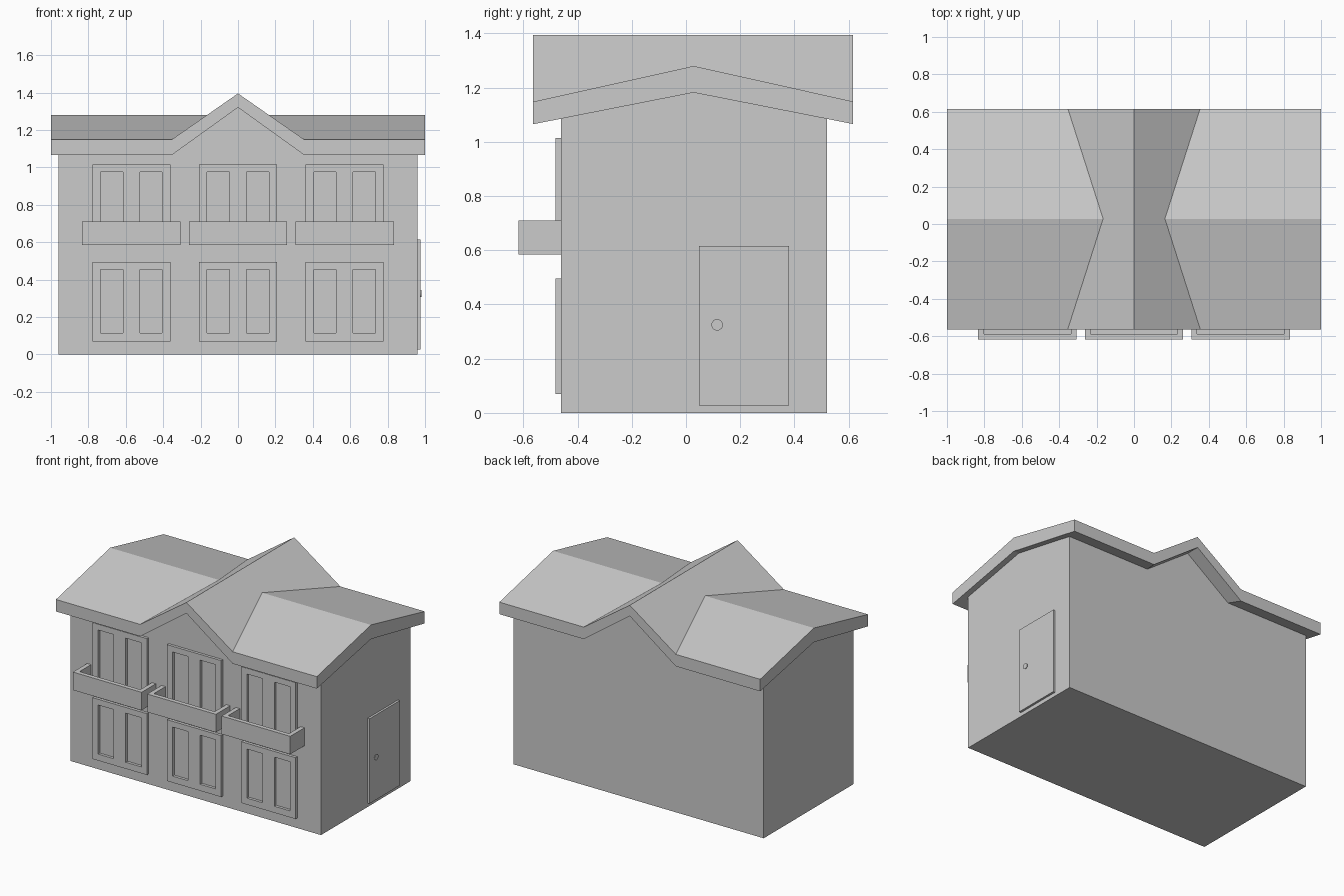
import bpy, bmesh
from math import pi
from mathutils import Matrix

if "Cube" in bpy.data.objects:
    bpy.data.objects.remove(bpy.data.objects["Cube"])

RIDGE_Y = 0.028
ROOF_Y = (-0.565, RIDGE_Y, 0.616)
BODY_Y = (-0.462, RIDGE_Y, 0.52)


def finish(name, bm):
    bmesh.ops.recalc_face_normals(bm, faces=bm.faces)
    mesh = bpy.data.meshes.new(name)
    bm.to_mesh(mesh)
    bm.free()
    ob = bpy.data.objects.new(name, mesh)
    bpy.context.collection.objects.link(ob)
    return ob


def box(bm, x0, x1, y0, y1, z0, z1):
    m = Matrix.Translation(((x0 + x1) / 2, (y0 + y1) / 2, (z0 + z1) / 2))
    bmesh.ops.create_cube(bm, size=1, matrix=m @ Matrix.Diagonal((x1 - x0, y1 - y0, z1 - z0, 1)))


def surface(bm, half_x, ys, eave, ridge, peak):
    """Sheet of a long gable crossed by a steeper middle gable; returns rows of verts."""
    rows = []
    for y in ys:
        z = ridge + (eave - ridge) * abs(y - RIDGE_Y) / (RIDGE_Y - ROOF_Y[0])
        v = 0.355 * (peak - z) / (peak - eave)      # valley position
        pts = [(-half_x, z), (-v, z), (0, peak), (v, z), (half_x, z)]
        rows.append([bm.verts.new((x, y, h)) for x, h in pts])
    return rows


def flat(bm, half_x, rows):
    """Matching flat sheet on the ground."""
    return [[bm.verts.new((v.co.x, v.co.y, 0)) for v in r] for r in rows]


def solid(name, bm, top, low):
    for g in (top, low):
        for a, b in zip(g, g[1:]):
            for i in range(4):
                bm.faces.new((a[i], a[i + 1], b[i + 1], b[i]))
    rim = lambda g: g[0] + [g[1][4]] + g[2][::-1] + [g[1][0]]
    t, l = rim(top), rim(low)
    for i in range(len(t)):
        j = (i + 1) % len(t)
        bm.faces.new((t[i], t[j], l[j], l[i]))
    return finish(name, bm)


# walls, reaching up to the underside of the roof
UNDER = (1.065, 1.182, 1.32)
bm = bmesh.new()
top = surface(bm, 0.96, BODY_Y, *UNDER)
solid("house_walls", bm, top, flat(bm, 0.96, top))

# roof slab with crossing gable
bm = bmesh.new()
top = surface(bm, 1.0, ROOF_Y, 1.148, 1.28, 1.395)
solid("roof", bm, top, surface(bm, 1.0, ROOF_Y, *UNDER))

# windows: frame bars around two recessed panes
WALL, FACE = -0.462, -0.481
for cx, col in ((-0.57, "left"), (0, "middle"), (0.57, "right")):
    for z, row in ((0.07, "lower"), (0.59, "upper")):
        bm = bmesh.new()
        for x0, x1 in ((-0.208, -0.165), (-0.046, 0.046), (0.165, 0.208)):
            box(bm, cx + x0, cx + x1, FACE, WALL + 0.005, z, z + 0.425)
        for x0, x1 in ((-0.165, -0.046), (0.046, 0.165)):
            box(bm, cx + x0, cx + x1, FACE, WALL + 0.005, z, z + 0.045)
            box(bm, cx + x0, cx + x1, FACE, WALL + 0.005, z + 0.385, z + 0.425)
        finish(f"{row}_window_{col}", bm)

    # balcony: tray open at the top
    bm = bmesh.new()
    box(bm, cx - 0.263, cx + 0.263, -0.618, WALL, 0.585, 0.61)
    box(bm, cx - 0.263, cx + 0.263, -0.618, -0.588, 0.61, 0.71)
    for s in (-1, 1):
        a, b = sorted((cx + s * 0.233, cx + s * 0.263))
        box(bm, a, b, -0.588, WALL, 0.61, 0.71)
    finish(f"balcony_{col}", bm)

# side door
bm = bmesh.new()
box(bm, 0.95, 0.975, 0.048, 0.38, 0.027, 0.615)
finish("door", bm)

# door knob
bm = bmesh.new()
bmesh.ops.create_cone(bm, cap_ends=True, segments=24, radius1=0.012, radius2=0.021, depth=0.012,
                      matrix=Matrix.Translation((0.976, 0.115, 0.325)) @ Matrix.Rotation(pi / 2, 4, 'Y'))
finish("door_knob", bm)
